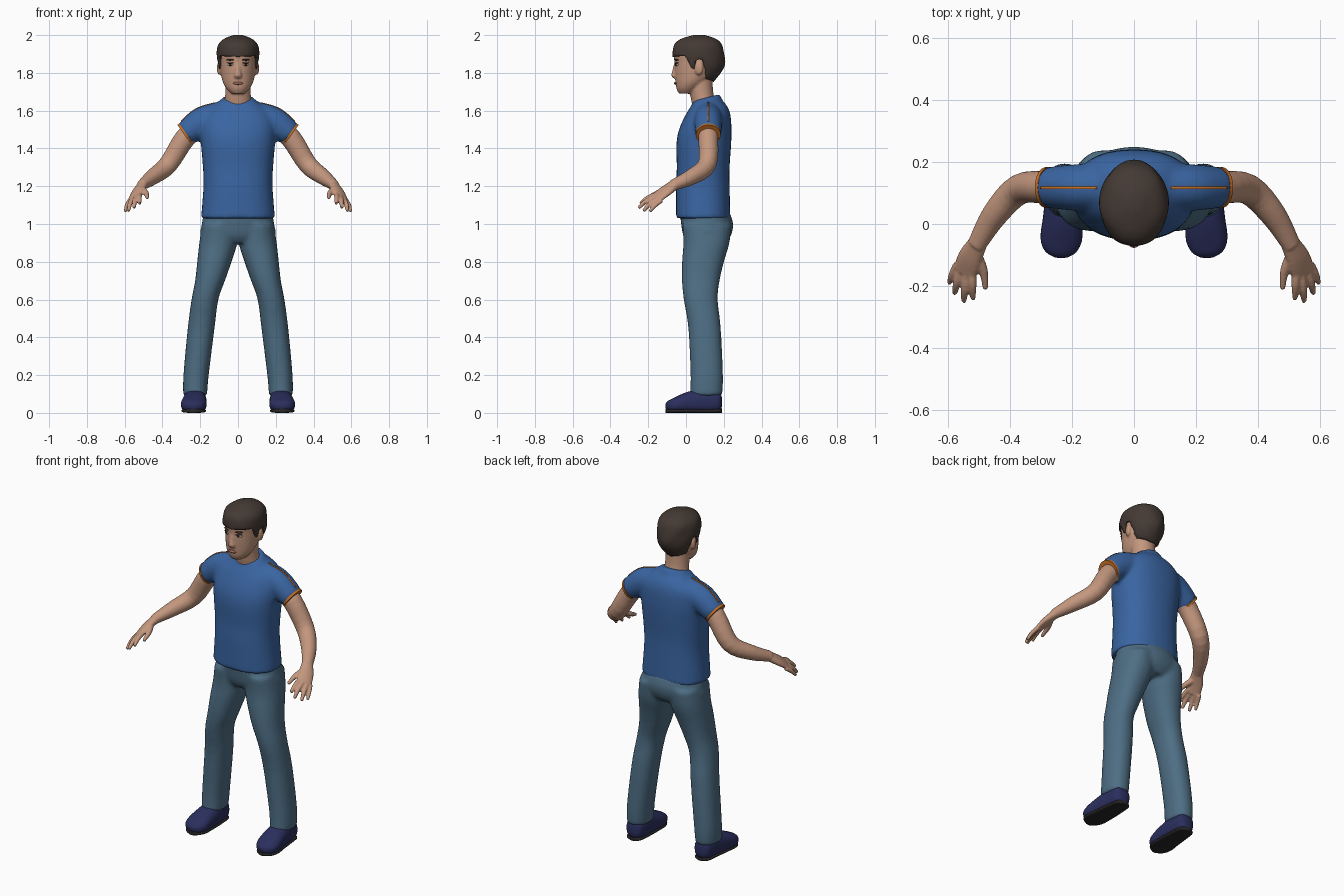
import bpy
import bmesh
import math
from mathutils import Vector, Matrix

cube = bpy.data.objects.get("Cube")
if cube:
    bpy.data.objects.remove(cube, do_unlink=True)


def material(name, *rgb):
    mat = bpy.data.materials.new(name)
    mat.use_nodes = True
    mat.diffuse_color = (*rgb, 1)
    mat.node_tree.nodes["Principled BSDF"].inputs["Base Color"].default_value = (*rgb, 1)
    return mat


SKIN = material("skin", .55, .31, .21)
SHIRT = material("shirt blue", .042, .13, .36)
DENIM = material("denim", .076, .155, .23)
HAIR = material("dark brown hair", .058, .042, .034)
SHOE = material("navy shoe", .024, .028, .11)
SOLE = material("dark sole", .022, .02, .022)
TRIM = material("orange trim", .55, .16, .02)
LIPS = material("lips", .33, .14, .1)
EYE = material("eye white", .45, .4, .37)
IRIS = material("dark iris", .02, .015, .012)

X_AXIS, Y_AXIS = Vector((1, 0, 0)), Vector((0, 1, 0))


def smooth_path(points, steps=4):
    """Catmull-Rom interpolation of sections (x, y, z, radius a, radius b)."""
    pts = [Vector(p) for p in points]
    if len(pts) < 3:
        return pts
    path = []
    for i in range(len(pts) - 1):
        a, b, c = pts[max(i - 1, 0)], pts[i], pts[i + 1]
        d = pts[min(i + 2, len(pts) - 1)]
        for k in range(steps):
            t = k / steps
            path.append(b + (c - a) * (t / 2)
                        + (a * 2 - b * 5 + c * 4 - d) * (t * t / 2)
                        + (b * 3 - a - c * 3 + d) * (t ** 3 / 2))
    return path + [pts[-1]]


def sweep(bm, points, wide=X_AXIS, level=False, power=2.0, sides=32):
    """Closed tube through the sections; level keeps the rings horizontal."""
    path = smooth_path(points)
    rings = []
    for i, p in enumerate(path):
        centre = Vector(p[:3])
        ahead, behind = path[min(i + 1, len(path) - 1)], path[max(i - 1, 0)]
        tangent = Vector((0, 0, 1)) if level else (Vector(ahead[:3]) - Vector(behind[:3])).normalized()
        u = (wide - tangent * wide.dot(tangent)).normalized()
        v = tangent.cross(u)
        ring = []
        for k in range(sides):
            a = math.tau * k / sides
            cu, cv = (math.copysign(abs(f) ** (2 / power), f) for f in (math.cos(a), math.sin(a)))
            ring.append(bm.verts.new(centre + u * cu * p[3] + v * cv * p[4]))
        rings.append(ring)
    faces = [bm.faces.new(rings[0]), bm.faces.new(rings[-1])]
    for low, high in zip(rings, rings[1:]):
        for k in range(sides):
            n = (k + 1) % sides
            faces.append(bm.faces.new((low[k], low[n], high[n], high[k])))
    bmesh.ops.recalc_face_normals(bm, faces=faces)


def column(bm, rows, **options):
    """Upright loft from rows (z, y, radius x, radius y)."""
    sweep(bm, [(0, y, z, rx, ry) for z, y, rx, ry in rows], level=True, **options)


def ellipsoid(bm, centre, radii, yaw=0):
    matrix = Matrix.Translation(centre) @ Matrix.Rotation(yaw, 4, "Z") @ Matrix.Diagonal((*radii, 1))
    bmesh.ops.create_uvsphere(bm, u_segments=20, v_segments=12, radius=1, matrix=matrix)


def flip(points, side):
    return [(side * p[0], *p[1:]) for p in points]


def finish(name, bm, mat, voxel=0, relax=4):
    """Turn the bmesh into an object, optionally fused into one smooth skin."""
    for face in bm.faces:
        face.smooth = True
    for edge in bm.edges:
        if len(edge.link_faces) == 2 and edge.calc_face_angle(0) > 0.9:
            edge.smooth = False
    mesh = bpy.data.meshes.new(name)
    bm.to_mesh(mesh)
    bm.free()
    mesh.materials.append(mat)
    obj = bpy.data.objects.new(name, mesh)
    bpy.context.collection.objects.link(obj)
    if voxel:
        remesh = obj.modifiers.new("fuse", "REMESH")
        remesh.mode, remesh.voxel_size, remesh.use_smooth_shade = "VOXEL", voxel, True
        soften = obj.modifiers.new("soften", "SMOOTH")
        soften.factor, soften.iterations = 0.5, relax
    return obj


SIDES = (("left", 1), ("right", -1))

# Head with neck, nose and ears
bm = bmesh.new()
column(bm, [(1.69, .0, .035, .037), (1.715, .01, .06, .06), (1.75, .03, .08, .085),
            (1.8, .055, .092, .115), (1.86, .065, .098, .127), (1.91, .066, .1, .13),
            (1.96, .066, .085, .11), (1.985, .066, .05, .07)])
column(bm, [(1.6, .11, .08, .07), (1.68, .085, .068, .062), (1.78, .075, .068, .065)])
column(bm, [(1.855, -.052, .01, .01), (1.81, -.06, .013, .013),
            (1.785, -.062, .02, .016), (1.77, -.055, .014, .008)])
for _, s in SIDES:
    ellipsoid(bm, (s * .099, .068, 1.825), (.012, .024, .036), -s * .25)
finish("head", bm, SKIN, voxel=.006, relax=3)

# Facial features
for side, s in SIDES:
    for part, mat, centre, radii in (
            ("eye", EYE, (s * .04, -.048, 1.845), (.017, .007, .008)),
            ("iris", IRIS, (s * .04, -.053, 1.845), (.008, .005, .0075)),
            ("eyelid", IRIS, (s * .041, -.05, 1.853), (.019, .007, .003)),
            ("eyebrow", HAIR, (s * .042, -.051, 1.869), (.023, .006, .005))):
        bm = bmesh.new()
        ellipsoid(bm, centre, radii, s * .5)
        finish(f"{side}_{part}", bm, mat)
bm = bmesh.new()
ellipsoid(bm, (0, -.056, 1.745), (.026, .008, .008))
finish("lips", bm, LIPS)

# Hair: a cap trimmed along a hairline that runs around the ears
HAIRLINE = [(0, 1.885), (1.1, 1.89), (1.2, 1.83), (1.4, 1.82), (1.5, 1.875),
            (1.75, 1.87), (1.95, 1.77), (math.pi + .01, 1.75)]


def hairline(turn):
    for (a, za), (b, zb) in zip(HAIRLINE, HAIRLINE[1:]):
        if turn <= b:
            return za + (zb - za) * (turn - a) / (b - a)


bm = bmesh.new()
column(bm, [(1.75, .06, .07, .085), (1.8, .07, .095, .115), (1.845, .07, .107, .135),
            (1.9, .065, .112, .138), (1.95, .064, .104, .126), (1.98, .066, .075, .092),
            (2.0, .07, .025, .03)], sides=56)
for vert in bm.verts:
    turn = math.atan2(abs(vert.co.x) * 1.25, .066 - vert.co.y)
    wave = 1 + .012 * math.sin(turn * 6 + vert.co.z * 45)
    vert.co.x *= wave
    vert.co.y = .066 + (vert.co.y - .066) * wave
    vert.co.z = max(vert.co.z, hairline(turn))
finish("hair", bm, HAIR)

# Shirt: torso, collar and short sleeves fused together
SLEEVE = [(.1, .12, 1.565, .075, .08), (.19, .118, 1.537, .075, .081), (.28, .118, 1.475, .066, .064)]
bm = bmesh.new()
column(bm, [(1.03, .091, .196, .144), (1.2, .089, .183, .142), (1.3, .091, .186, .14),
            (1.42, .094, .196, .145), (1.5, .102, .2, .139), (1.58, .117, .185, .118),
            (1.63, .122, .13, .092), (1.66, .112, .088, .07)], power=2.3)
sweep(bm, [(0, .125, 1.6, .1, .085), (0, .108, 1.67, .08, .074)])
for _, s in SIDES:
    sweep(bm, flip(SLEEVE, s), wide=Y_AXIS)
shirt = finish("shirt", bm, SHIRT, voxel=.011, relax=6)

# Orange cuffs and shoulder seams
for side, s in SIDES:
    bm = bmesh.new()
    sweep(bm, flip([(.274, .118, 1.479, .067, .065), (.284, .118, 1.472, .066, .064)], s), wide=Y_AXIS)
    finish(f"{side}_cuff", bm, TRIM)

    bm = bmesh.new()
    place = Matrix.Translation((s * .21, .117, 1.8)) @ Matrix.Diagonal((.09, .004, 1, 1))
    bmesh.ops.create_grid(bm, x_segments=30, y_segments=1, size=1, matrix=place)
    seam = finish(f"{side}_shoulder_seam", bm, TRIM)
    wrap = seam.modifiers.new("lay on shirt", "SHRINKWRAP")
    wrap.target, wrap.wrap_method = shirt, "PROJECT"
    wrap.use_project_z, wrap.use_negative_direction, wrap.use_positive_direction = True, True, False
    thick = seam.modifiers.new("thickness", "SOLIDIFY")
    thick.thickness, thick.offset = .006, 0

# Arms with hands and fingers
ARM = [(.2, .118, 1.52, .055, .055), (.28, .118, 1.455, .053, .055), (.37, .112, 1.315, .049, .05),
       (.45, .03, 1.25, .042, .042), (.51, -.07, 1.205, .031, .027)]
HAND = [(.5, -.055, 1.212, .03, .026), (.53, -.11, 1.173, .042, .021), (.548, -.158, 1.137, .043, .015)]
DIGITS = {
    "index": [(.522, -.15, 1.157, .014, .014), (.522, -.2, 1.14, .013, .013), (.52, -.242, 1.108, .009, .009)],
    "middle": [(.54, -.15, 1.147, .014, .014), (.547, -.21, 1.122, .013, .013), (.55, -.25, 1.085, .009, .009)],
    "ring": [(.557, -.14, 1.135, .014, .014), (.572, -.19, 1.108, .013, .013), (.58, -.225, 1.068, .009, .009)],
    "little": [(.572, -.13, 1.125, .013, .013), (.588, -.165, 1.098, .012, .012), (.597, -.192, 1.066, .008, .008)],
    "thumb": [(.515, -.09, 1.19, .02, .02), (.487, -.15, 1.164, .015, .015), (.48, -.21, 1.138, .009, .009)],
}
for side, s in SIDES:
    bm = bmesh.new()
    sweep(bm, flip(ARM, s), wide=Y_AXIS)
    sweep(bm, flip(HAND, s), wide=Vector((s * .8, .43, -.43)))
    for digit in DIGITS.values():
        sweep(bm, flip(digit, s), sides=12)
    finish(f"{side}_arm", bm, SKIN, voxel=.005, relax=3)

# Trousers: hips and two legs fused together
LEG = [(.1, .11, 1.0, .09, .13), (.105, .108, .9, .1, .122), (.125, .09, .8, .091, .111),
       (.148, .078, .7, .079, .1), (.175, .078, .6, .071, .09), (.195, .098, .45, .071, .086),
       (.222, .11, .2, .067, .086), (.227, .106, .09, .063, .086)]
bm = bmesh.new()
column(bm, [(.9, .11, .12, .1), (.94, .112, .196, .127), (1.0, .112, .192, .138), (1.06, .1, .182, .132)])
for _, s in SIDES:
    sweep(bm, flip(LEG, s), level=True, power=2.2)
finish("trousers", bm, DENIM, voxel=.011, relax=6)

# Shoes and soles
SHOE_RINGS = [(.226, .19, .06, .02, .025), (.226, .172, .06, .048, .055), (.227, .1, .062, .058, .066),
              (.23, .02, .055, .064, .058), (.235, -.05, .042, .067, .042), (.235, -.09, .036, .05, .029),
              (.235, -.108, .034, .02, .014)]
for side, s in SIDES:
    bm = bmesh.new()
    sweep(bm, flip(SHOE_RINGS, s), power=2.4)
    for vert in bm.verts:
        vert.co.z = max(vert.co.z, .014)
    finish(f"{side}_shoe", bm, SHOE)
    bm = bmesh.new()
    sweep(bm, flip([(x, y, .011, rx * .96, .011) for x, y, _, rx, _ in SHOE_RINGS], s), power=3)
    finish(f"{side}_sole", bm, SOLE)
